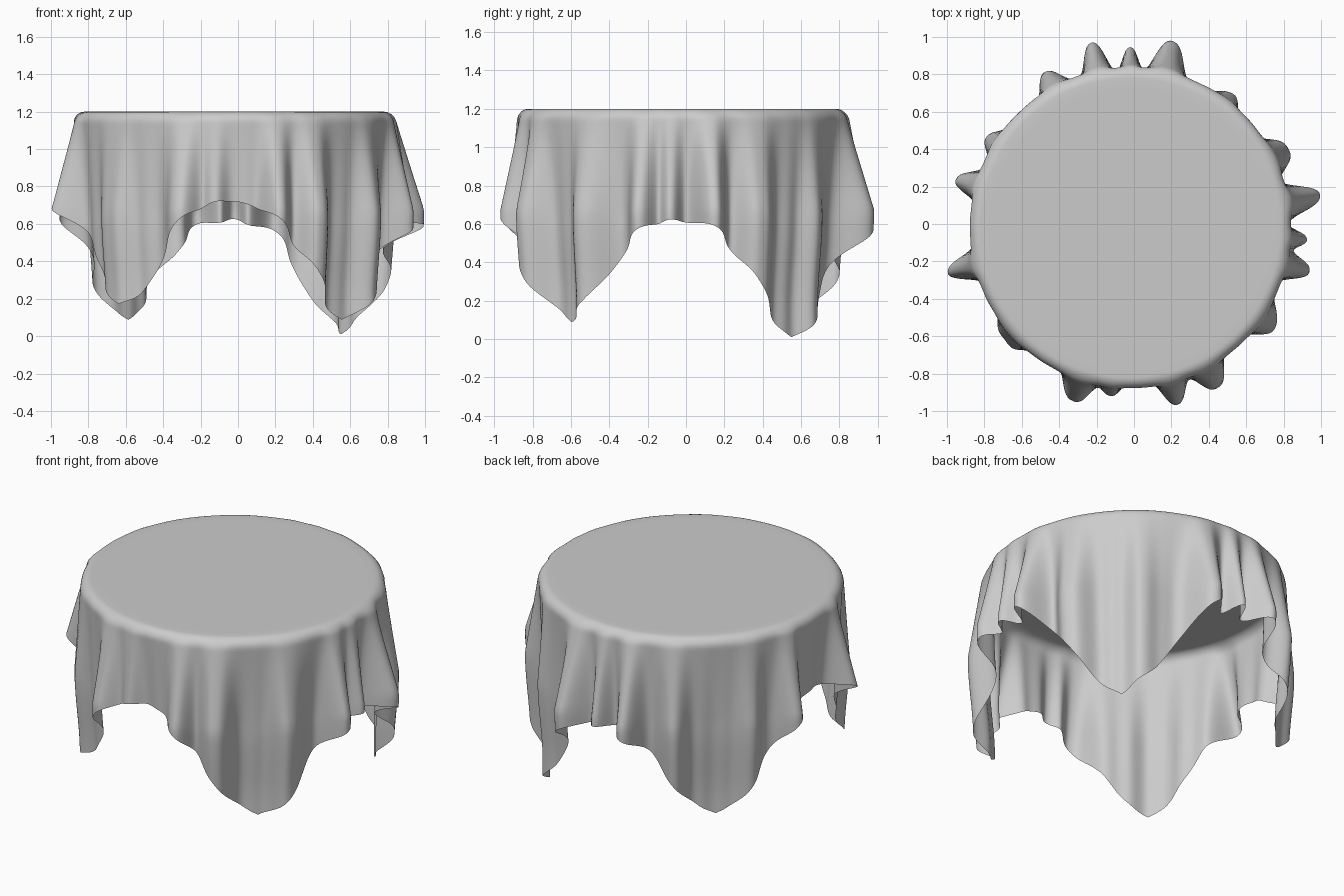
import bpy, bmesh, math

if "Cube" in bpy.data.objects:
    bpy.data.objects.remove(bpy.data.objects["Cube"], do_unlink=True)

TOP, RADIUS, CENTRE = 1.2, 0.86, -0.02
HALF, SHIFT = 1.395, 0.055          # square cloth, laid slightly off centre
FILLET, COLUMNS, ROWS = 0.06, 480, 30

# Hanging folds: direction in degrees, reach from the table axis, half width in degrees
FOLDS = [(102, 1.01, 4), (90, 0.96, 3), (77, 1.025, 5), (53, 0.9, 5), (26.5, 0.95, 5.5),
         (9.5, 1.03, 4.5), (-3.7, 0.95, 3), (-13.5, 0.99, 4), (-34.5, 0.94, 6),
         (-61.3, 0.98, 5), (-75, 0.975, 4.5), (-97, 0.91, 3.5), (-108.4, 0.98, 5),
         (-137.7, 0.905, 7), (-166.5, 1.01, 4), (164.4, 0.97, 4), (147.7, 0.905, 5),
         (118.5, 0.945, 5)]


def smooth(t):
    t = max(0.0, min(1.0, t))
    return t * t * (3 - 2 * t)


def hang_length(angle):
    """Cloth left over past the table rim; cloth gathers toward its corners."""
    a = angle + 0.55 * math.sin(4 * angle) / 4 - 0.25 * math.sin(8 * angle) / 8
    c, s = math.cos(a), math.sin(a)
    return HALF / max(abs(c), abs(s)) + SHIFT * (c + s) - RADIUS


def fold_depth(angle):
    """Outward push of the folds at the hem, relative to the rim."""
    depth = -0.025
    for degrees, reach, width in FOLDS:
        away = (math.degrees(angle) - degrees + 180) % 360 - 180
        depth += (reach - RADIUS + 0.025) * math.exp(-0.8 * abs(away / width) ** 2.5)
    return depth + 0.005 * math.sin(37 * angle)


def skirt_point(angle, t):
    """Point on the hanging cloth, t from 0 at the rim to 1 at the hem."""
    drop = hang_length(angle) * t
    depth = fold_depth(angle)
    spread = min(drop / 0.55, 1.0)
    radius = RADIUS + depth * spread - 0.03 * smooth((drop - 0.55) / 0.5)
    if drop < FILLET:                      # rounded rim
        radius -= FILLET - math.sqrt(FILLET ** 2 - (FILLET - drop) ** 2)
    slant = 0.15 * max(depth, 0) * spread
    return (CENTRE + radius * math.cos(angle), CENTRE + radius * math.sin(angle),
            max(0.0, TOP - drop + slant))


bm = bmesh.new()
angles = [math.tau * i / COLUMNS for i in range(COLUMNS)]
rings = []

# Flat top rings
for r in (0.3, 0.6, 0.75):
    rings.append([bm.verts.new((CENTRE + r * math.cos(a), CENTRE + r * math.sin(a), TOP))
                  for a in angles])

# Skirt rings, closer together near the rim
for j in range(ROWS + 1):
    t = (j / ROWS) ** 1.8
    rings.append([bm.verts.new(skirt_point(a, t)) for a in angles])

bm.faces.new(rings[0])
for upper, lower in zip(rings, rings[1:]):
    for i in range(COLUMNS):
        k = (i + 1) % COLUMNS
        bm.faces.new((upper[i], lower[i], lower[k], upper[k]))

mesh = bpy.data.meshes.new("tablecloth")
bm.to_mesh(mesh)
bm.free()
cloth = bpy.data.objects.new("tablecloth", mesh)
bpy.context.collection.objects.link(cloth)

# Plain grey fabric
fabric = bpy.data.materials.new("grey_fabric")
fabric.use_nodes = True
colour = (0.6, 0.6, 0.6, 1)
fabric.diffuse_color = colour
fabric.node_tree.nodes["Principled BSDF"].inputs["Base Color"].default_value = colour
mesh.materials.append(fabric)

bpy.context.view_layer.objects.active = cloth
cloth.select_set(True)
bpy.ops.object.shade_smooth_by_angle(angle=math.radians(60))
